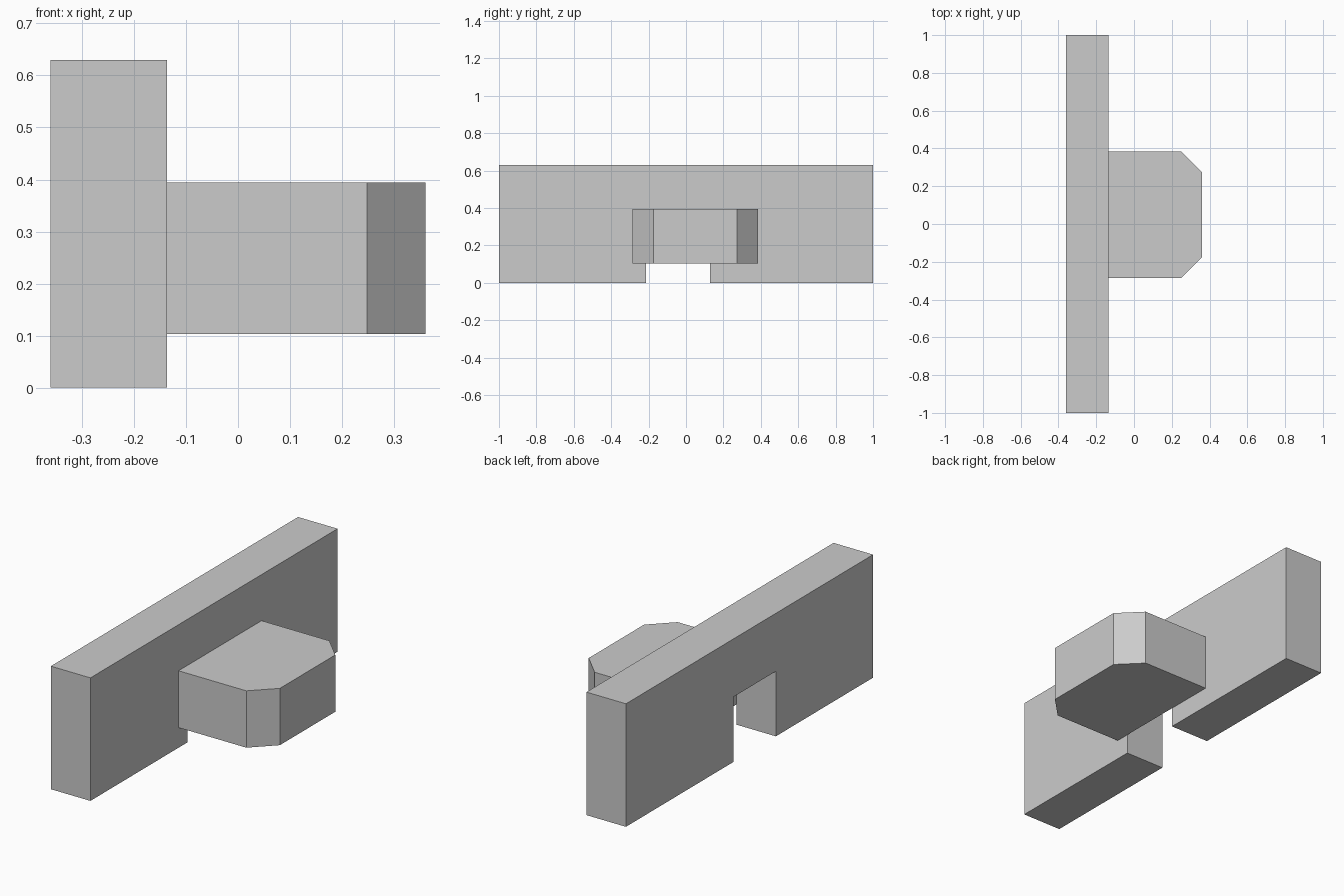
import bpy
import bmesh
from mathutils import Vector

cube = bpy.data.objects.get("Cube")
if cube:
    bpy.data.objects.remove(cube, do_unlink=True)

# Single flat grey
grey = bpy.data.materials.new("light_grey")
grey.use_nodes = True
colour = (0.6, 0.6, 0.6, 1)
grey.diffuse_color = colour
grey.node_tree.nodes["Principled BSDF"].inputs["Base Color"].default_value = colour


def extrude_profile(name, points, direction):
    """Extrude a closed planar profile into a solid."""
    bm = bmesh.new()
    face = bm.faces.new([bm.verts.new(p) for p in points])
    result = bmesh.ops.extrude_face_region(bm, geom=[face], use_keep_orig=True)
    moved = [v for v in result["geom"] if isinstance(v, bmesh.types.BMVert)]
    bmesh.ops.translate(bm, verts=moved, vec=Vector(direction))
    bmesh.ops.recalc_face_normals(bm, faces=bm.faces)
    mesh = bpy.data.meshes.new(name)
    bm.to_mesh(mesh)
    bm.free()
    mesh.materials.append(grey)
    obj = bpy.data.objects.new(name, mesh)
    bpy.context.collection.objects.link(obj)
    return obj


# Long wall with a doorway notch open at the bottom
back, front = -0.36, -0.136
height, door_top = 0.63, 0.333
door_a, door_b = -0.213, 0.128
wall = [(-1, 0), (door_a, 0), (door_a, door_top), (door_b, door_top),
        (door_b, 0), (1, 0), (1, height), (-1, height)]
extrude_profile("wall", [(back, y, z) for y, z in wall], (front - back, 0, 0))

# Projecting block with two chamfered outer corners
low, high = 0.103, 0.394
side_a, side_b, outer, chamfer = -0.287, 0.385, 0.36, 0.112
block = [(front, side_a), (outer - chamfer, side_a), (outer, side_a + chamfer),
         (outer, side_b - chamfer), (outer - chamfer, side_b), (front, side_b)]
extrude_profile("projecting_block", [(x, y, low) for x, y in block], (0, 0, high - low))
